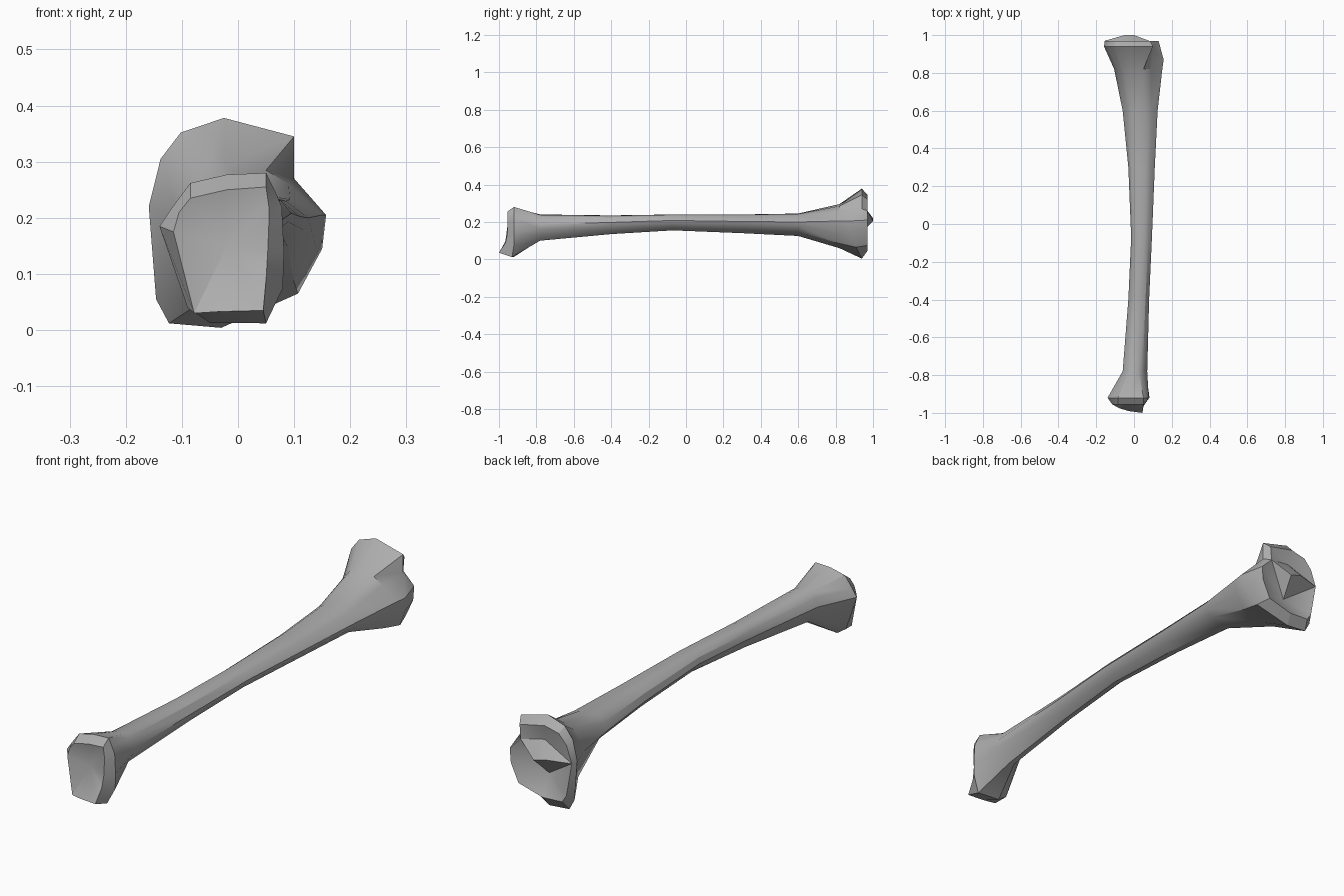
import bpy
import bmesh
import math

default_cube = bpy.data.objects.get("Cube")
if default_cube:
    bpy.data.objects.remove(default_cube, do_unlink=True)

# Bone colour
bone_grey = bpy.data.materials.new("bone_grey")
bone_grey.use_nodes = True
colour = (0.42, 0.42, 0.42, 1)
bone_grey.diffuse_color = colour
bone_grey.node_tree.nodes["Principled BSDF"].inputs["Base Color"].default_value = colour

bm = bmesh.new()


def add_ring(y, outline, y_shift=None):
    """Closed outline of (x, z) in hundredths at a station; y_shift moves single points along y."""
    y_shift = y_shift or {}
    return [bm.verts.new((x / 100, y + y_shift.get(index, 0) / 100, z / 100))
            for index, (x, z) in enumerate(outline)]


def bridge(first, second):
    """Join two outlines with a band of quads."""
    count = len(first)
    for index in range(count):
        following = (index + 1) % count
        bm.faces.new((first[index], first[following], second[following], second[index]))


def fan(centre, loop):
    """Close a loop of vertices around a sunken centre point."""
    middle = bm.verts.new(centre)
    for index, vert in enumerate(loop):
        bm.faces.new((middle, vert, loop[(index + 1) % len(loop)]))


def shaft_ring(y, x_low, x_high, z_low, z_high):
    """Rounded triangular shaft section fitted to its limits, in hundredths."""
    middle_x, half_x = (x_low + x_high) / 2, (x_high - x_low) / 2
    middle_z, half_z = (z_low + z_high) / 2, (z_high - z_low) / 2
    return add_ring(y, [(middle_x + half_x * u, middle_z + half_z * v) for u, v in shaft_shape])


shaft_shape = [(-.2, 1), (.3, .97), (.65, .8), (1, .25), (.9, -.1), (.6, -.6),
               (.1, -1), (-.3, -.95), (-.6, -.6), (-1, .1), (-.85, .6), (-.55, .9)]

# Front end: rim of the small joint, then its widest outline
small_rim = add_ring(-.955, [(-2, 25), (5, 25.5), (5.5, 22), (5.5, 19), (5.3, 14), (5, 9),
                             (4.5, 3.5), (-3, 3.3), (-7.8, 3), (-11.5, 17.5), (-10.5, 21), (-8.5, 23.5)],
                     {5: -1, 6: -4.5, 7: -3.5, 8: -2})
small_joint = add_ring(-.92, [(-2, 27.7), (5, 28), (6.5, 25), (7.8, 22), (8.2, 14), (8, 7.5),
                              (5, 1.2), (-5, 1.3), (-9, 4), (-14, 18.5), (-12, 21.5), (-8.5, 26.2)],
                         {6: -1})

# Shaft stations from front to back
shaft = [shaft_ring(*station) for station in (
    (-.78, -6, 7, 10, 24),
    (-.4, -3, 8, 13.5, 23.5),
    (-.07, -1.5, 9.5, 15.5, 24),
    (.3, -3, 11, 14, 24),
    (.6, -6, 12.5, 12.5, 24.5),
)]

# Back end: flared neck, widest outline, then the rim of the large joint
neck = add_ring(.82, [(-2, 29.5), (5, 28.5), (9, 26), (15, 20.5), (14, 14.5), (10, 8.5),
                      (0, 6), (-5, 6), (-8, 9), (-10.5, 20), (-8.5, 25), (-6, 28)])
large_joint = add_ring(.94, [(-2.5, 37.8), (10, 34.5), (10, 27), (15.7, 20.5), (15, 14.5), (10.7, 6.5),
                             (-3, .4), (-12.3, 1.2), (-14.6, 5.5), (-15.9, 22), (-13.8, 30.5), (-10.2, 35.2)],
                       {3: -7, 4: -6, 5: -3})
large_rim = add_ring(.97, [(-3, 34.5), (8.5, 32), (8, 26), (13, 21), (12.5, 15), (9, 7.5),
                           (-2, 4.5), (-11, 5), (-13, 8), (-15.5, 22), (-13, 29), (-9.5, 33)])

# Skin over all outlines
outlines = [small_rim, small_joint, *shaft, neck, large_joint, large_rim]
for first, second in zip(outlines, outlines[1:]):
    bridge(first, second)

# Shallow front socket
fan((-.02, -.935, .15), small_rim)

# Back sockets divided by a raised ridge
ridge = [bm.verts.new((x, 1, z)) for x, z in ((0, .205), (-.05, .22))]
fan((-.02, .955, .28), large_rim[9:] + large_rim[:3] + ridge)
fan((-.02, .925, .13), large_rim[2:10] + ridge[::-1])

bmesh.ops.recalc_face_normals(bm, faces=bm.faces)
mesh = bpy.data.meshes.new("long_bone")
bm.to_mesh(mesh)
bm.free()
mesh.materials.append(bone_grey)

long_bone = bpy.data.objects.new("long_bone", mesh)
bpy.context.collection.objects.link(long_bone)
bpy.ops.object.select_all(action="DESELECT")
long_bone.select_set(True)
bpy.context.view_layer.objects.active = long_bone
bpy.ops.object.shade_smooth_by_angle(angle=math.radians(30))
